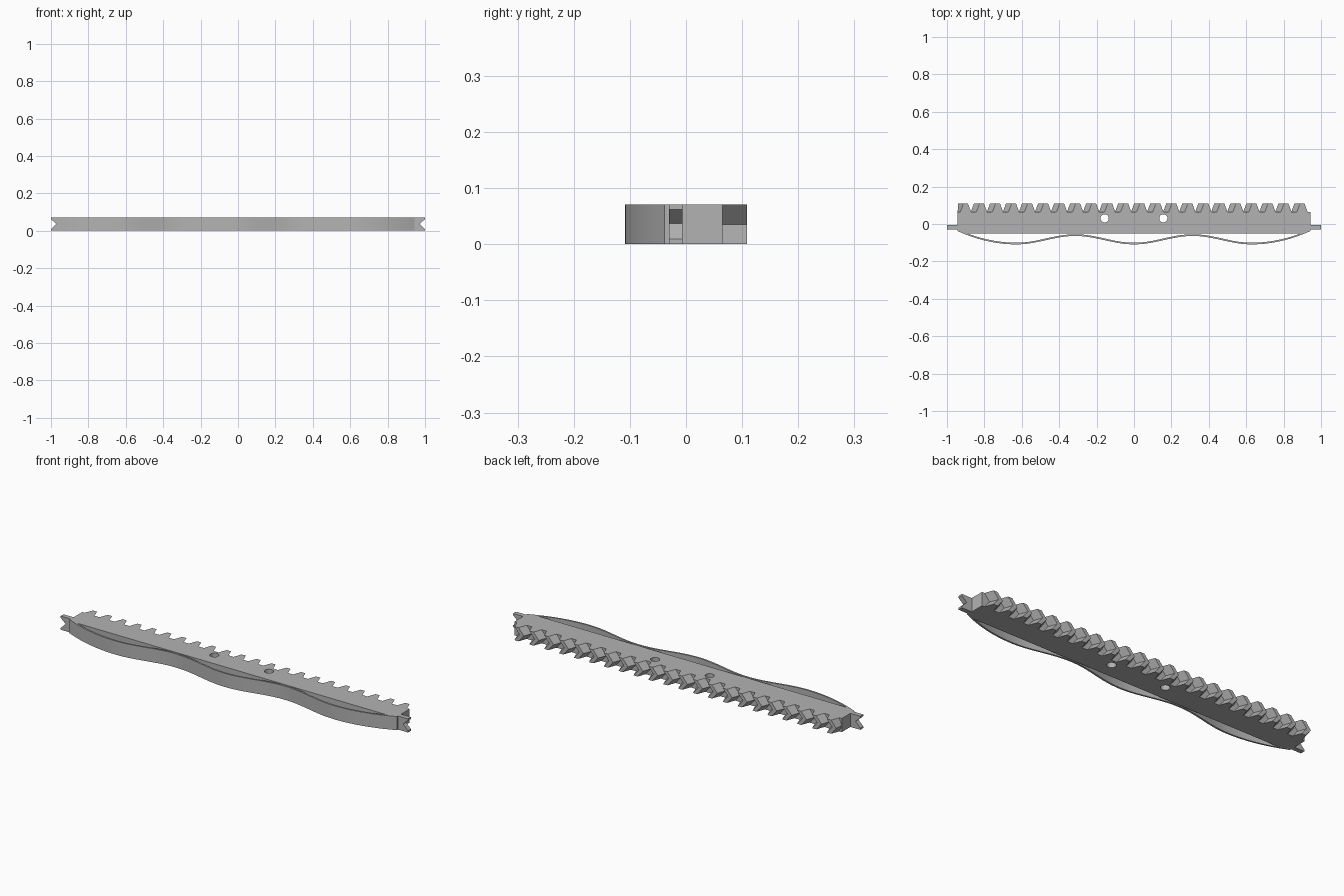
import bpy
import bmesh
from math import cos, pi

HALF = 0.9425     # half length of the rack body
HEIGHT = 0.071
TEETH = 22
PITCH = 2 * HALF / TEETH
SKEW = 0.03       # sideways shift of the teeth at mid height

if "Cube" in bpy.data.objects:
    bpy.data.objects.remove(bpy.data.objects["Cube"])

grey = bpy.data.materials.new("plain grey")
grey.use_nodes = True
grey.diffuse_color = (0.45, 0.45, 0.45, 1)
grey.node_tree.nodes["Principled BSDF"].inputs["Base Color"].default_value = grey.diffuse_color


def loft(bm, layers):
    """Join matching rings of points into a closed solid."""
    rings = [[bm.verts.new(p) for p in layer] for layer in layers]
    n = len(rings[0])
    for a, b in zip(rings, rings[1:]):
        for i in range(n):
            j = (i + 1) % n
            bm.faces.new((a[i], a[j], b[j], b[i]))
    bm.faces.new(rings[0][::-1])
    bm.faces.new(rings[-1])


def finish(name, bm):
    bmesh.ops.recalc_face_normals(bm, faces=bm.faces)
    mesh = bpy.data.meshes.new(name)
    bm.to_mesh(mesh)
    bm.free()
    mesh.materials.append(grey)
    obj = bpy.data.objects.new(name, mesh)
    bpy.context.collection.objects.link(obj)
    return obj


def select(obj):
    bpy.ops.object.select_all(action='DESELECT')
    obj.select_set(True)
    bpy.context.view_layer.objects.active = obj


def upright(outline):
    return [[(x, y, z) for x, y in outline] for z in (0, HEIGHT)]


# Rack body with two through holes
bm = bmesh.new()
right = [(0.89, -0.05), (HALF, -0.038), (HALF, 0.065)]
loft(bm, upright(right + [(-x, y) for x, y in reversed(right)]))
body = finish("rack_body", bm)
for x in (-0.157, 0.157):
    bpy.ops.mesh.primitive_cylinder_add(vertices=32, radius=0.022, depth=0.3,
                                        location=(x, 0.03, HEIGHT / 2))
    cutter = bpy.context.object
    cutter.hide_render = True
    select(body)
    cut = body.modifiers.new("hole", 'BOOLEAN')
    cut.operation = 'DIFFERENCE'
    cut.solver = 'EXACT'
    cut.object = cutter
    bpy.ops.object.modifier_apply(modifier=cut.name)
    bpy.data.objects.remove(cutter)
select(body)
bpy.ops.object.shade_smooth_by_angle()

# Herringbone teeth
bm = bmesh.new()
tooth = [(-0.03, 0.06), (-0.028, 0.066), (-0.012, 0.109),
         (0.012, 0.109), (0.028, 0.066), (0.03, 0.06)]
for k in range(TEETH):
    centre = (k + 0.5) * PITCH - HALF
    loft(bm, [[(max(-HALF, centre + x - shift), y, z) for x, y in tooth]
              for z, shift in ((0, 0), (HEIGHT / 2, SKEW), (HEIGHT, 0))])
finish("rack_teeth", bm)


# Wavy spring strip along the front
def wave(x):
    trough = 2 * pi / 10
    if abs(x) > trough:
        return -0.109 + 0.071 * ((abs(x) - trough) / (HALF - trough)) ** 2
    return -0.0865 - 0.0225 * cos(10 * x)


steps = 120
xs = [HALF * (2 * i / steps - 1) for i in range(steps + 1)]
outer = [(x, wave(x)) for x in xs]
inner = [(x, y + 0.009) for x, y in reversed(outer)]
bm = bmesh.new()
loft(bm, upright(outer + inner))
spring = finish("spring_strip", bm)
select(spring)
bpy.ops.object.shade_smooth_by_angle()

# Notched end tabs
notch = [(0.93, 0), (1, 0), (1, 0.009), (0.972, 0.037),
         (1, 0.062), (1, HEIGHT), (0.93, HEIGHT)]
for name, side in (("left_tab", 1), ("right_tab", -1)):
    bm = bmesh.new()
    loft(bm, [[(side * x, y, z) for x, z in notch] for y in (-0.03, -0.006)])
    finish(name, bm)
